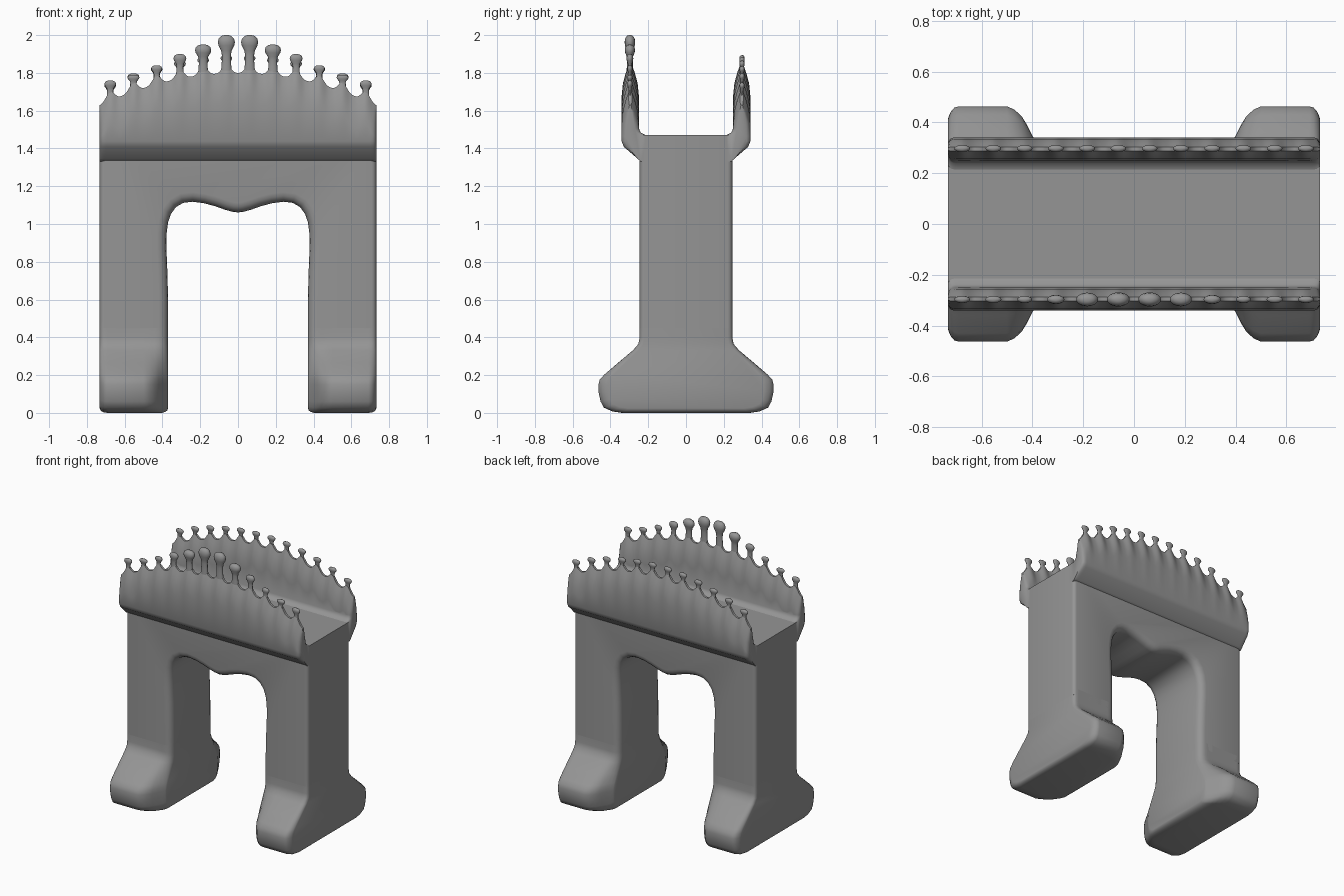
import bpy, bmesh
from math import cos, sin, pi, sqrt

cube = bpy.data.objects.get("Cube")
if cube:
    bpy.data.objects.remove(cube, do_unlink=True)

stone = bpy.data.materials.new("grey_stone")
stone.use_nodes = True
GREY = (0.3, 0.3, 0.3, 1)
stone.diffuse_color = GREY
stone.node_tree.nodes["Principled BSDF"].inputs["Base Color"].default_value = GREY

HALF_X, HALF_Y = 0.732, 0.245


def finish(bm, name, angle=0.9):
    bmesh.ops.recalc_face_normals(bm, faces=bm.faces)
    mesh = bpy.data.meshes.new(name)
    bm.to_mesh(mesh)
    bm.free()
    mesh.materials.append(stone)
    ob = bpy.data.objects.new(name, mesh)
    bpy.context.collection.objects.link(ob)
    bpy.ops.object.select_all(action="DESELECT")
    ob.select_set(True)
    bpy.context.view_layer.objects.active = ob
    bpy.ops.object.shade_smooth_by_angle(angle=angle)
    return ob


def loft(bm, rings):
    """Skin a list of equal closed rings and cap both ends."""
    rows = [[bm.verts.new(p) for p in ring] for ring in rings]
    for a, b in zip(rows, rows[1:]):
        for i in range(len(a)):
            j = (i + 1) % len(a)
            bm.faces.new((a[i], a[j], b[j], b[i]))
    bm.faces.new(rows[0])
    bm.faces.new(rows[-1])


def rounding(s, r):
    """Inset of a round edge of radius r at distance s from the end face."""
    return r - sqrt(r * r - (r - s) ** 2) if s < r else 0


# Arched body: front outline pushed through in depth
ARCH = [(0.37, 0.45), (0.37, 0.6), (0.374, 0.75), (0.379, 0.87), (0.378, 0.95),
        (0.37, 1.01), (0.354, 1.055), (0.328, 1.09), (0.29, 1.112), (0.24, 1.118),
        (0.18, 1.11), (0.12, 1.094), (0.07, 1.076), (0.03, 1.065), (0, 1.061)]
bm = bmesh.new()
half = [(HALF_X, 1.472), (HALF_X, 0.45)] + ARCH
outline = half + [(-x, z) for x, z in reversed(half[:-1])]
front = bm.faces.new([bm.verts.new((x, -HALF_Y, z)) for x, z in outline])
res = bmesh.ops.extrude_face_region(bm, geom=[front], use_keep_orig=True)
for v in res["geom"]:
    if isinstance(v, bmesh.types.BMVert):
        v.co.y = HALF_Y
bmesh.ops.recalc_face_normals(bm, faces=bm.faces)


def bevel_rim(test, radius):
    rim = [e for e in bm.edges if abs(e.verts[0].co.y - e.verts[1].co.y) < 1e-4
           and all(abs(abs(v.co.y) - HALF_Y) < 1e-4 and test(v.co) for v in e.verts)
           and e.calc_length() < 1.1]
    bmesh.ops.bevel(bm, geom=rim, offset=radius, segments=4, profile=0.5,
                    affect="EDGES", clamp_overlap=False)


bevel_rim(lambda c: abs(c.x) < 0.39 and c.z < 1.2, 0.05)
bevel_rim(lambda c: abs(c.x) > 0.73, 0.025)
finish(bm, "arched_body")

# Legs with flared feet: side outline lofted across the leg width
SIDE = [(0.245, 0.5), (0.245, 0.4), (0.252, 0.365), (0.28, 0.332), (0.36, 0.265),
        (0.43, 0.205), (0.456, 0.178), (0.463, 0.15), (0.463, 0.11), (0.452, 0.06),
        (0.435, 0.028), (0.39, 0.008), (0.34, 0)]
STATIONS = [(0.37, 0.17), (0.375, 0.16), (0.385, 0.142), (0.4, 0.115), (0.42, 0.075),
            (0.44, 0.042), (0.47, 0.013), (0.5, 0), (0.69, 0), (0.707, 0.005),
            (0.72, 0.02), (0.728, 0.036), (HALF_X, 0.05)]


def leg_ring(x, foot_inset):
    leg_inset = rounding(x - 0.37, 0.05) + rounding(HALF_X - x, 0.025)
    lift = rounding(x - 0.37, 0.04) + rounding(HALF_X - x, 0.04)
    pts = []
    for y, z in SIDE:
        t = (y - HALF_Y) / 0.218
        low = max(0, 1 - z / 0.15)
        pts.append((y - leg_inset * (1 - t) - foot_inset * t, z + 0.6 * lift * low))
    return pts + [(-y, z) for y, z in reversed(pts)]


for side, name in ((1, "left_leg"), (-1, "right_leg")):
    bm = bmesh.new()
    loft(bm, [[(side * x, y, z) for y, z in leg_ring(x, d)] for x, d in STATIONS])
    finish(bm, name)

# Parapets: corbelled walls with a scalloped, arched crest
STEP = 0.123


def valley(x):
    return 1.80 - 0.32 * x * x


def parapet_ring(x, facing):
    h = valley(x) + 0.045 * (0.5 + 0.5 * cos(2 * pi * (x / STEP - 0.5))) ** 1.5
    r = 0.046 - rounding(HALF_X - abs(x), 0.03) * 0.7
    c = 0.295
    wall = [(0.2, 1.33), (0.24, 1.33), (0.256, 1.346), (c + r - 0.012, 1.408),
            (c + r, 1.438), (c + r, max(1.46, h - 0.17)), (c + r * 0.85, h - 0.1),
            (c + r * 0.5, h - 0.04), (c + r * 0.18, h), (c - r * 0.18, h),
            (c - r * 0.5, h - 0.04), (c - r * 0.85, h - 0.1),
            (c - r, max(1.51, h - 0.17)), (c - r, 1.505), (c - r - 0.01, 1.484),
            (c - r - 0.03, 1.474), (0.2, 1.465)]
    return [(x, facing * y, z) for y, z in wall]


# Finials: small turned knobs, flattened front to back
KNOB = [(0.62, 0), (0.55, 0.2), (0.52, 0.42), (0.62, 0.56), (0.92, 0.7),
        (1, 0.8), (0.9, 0.9), (0.6, 0.975), (0.25, 1)]


def finials(name, facing, rows):
    bm = bmesh.new()
    for i, (top, rx, ry) in enumerate(rows):
        for side in (1, -1):
            x = side * STEP * (i + 0.5)
            base = valley(x) + 0.015
            loft(bm, [[(x + rx * k * cos(a * pi / 8), facing * 0.297 + ry * k * sin(a * pi / 8),
                        base + (top - base) * t) for a in range(16)] for k, t in KNOB])
    finish(bm, name, 1.2)


COLUMNS = 192
for facing, name in ((-1, "front_parapet"), (1, "back_parapet")):
    xs = [HALF_X * (2 * i / COLUMNS - 1) for i in range(COLUMNS + 1)]
    bm = bmesh.new()
    loft(bm, [parapet_ring(x, facing) for x in xs])
    finish(bm, name)

finials("front_finials", -1, [(2.0, 0.045, 0.028), (1.95, 0.043, 0.027),
                              (1.9, 0.034, 0.018), (1.84, 0.029, 0.014),
                              (1.79, 0.032, 0.014), (1.76, 0.031, 0.014)])
finials("back_finials", 1, [(valley(STEP * (i + 0.5)) + 0.095, 0.031, 0.014)
                            for i in range(6)])
